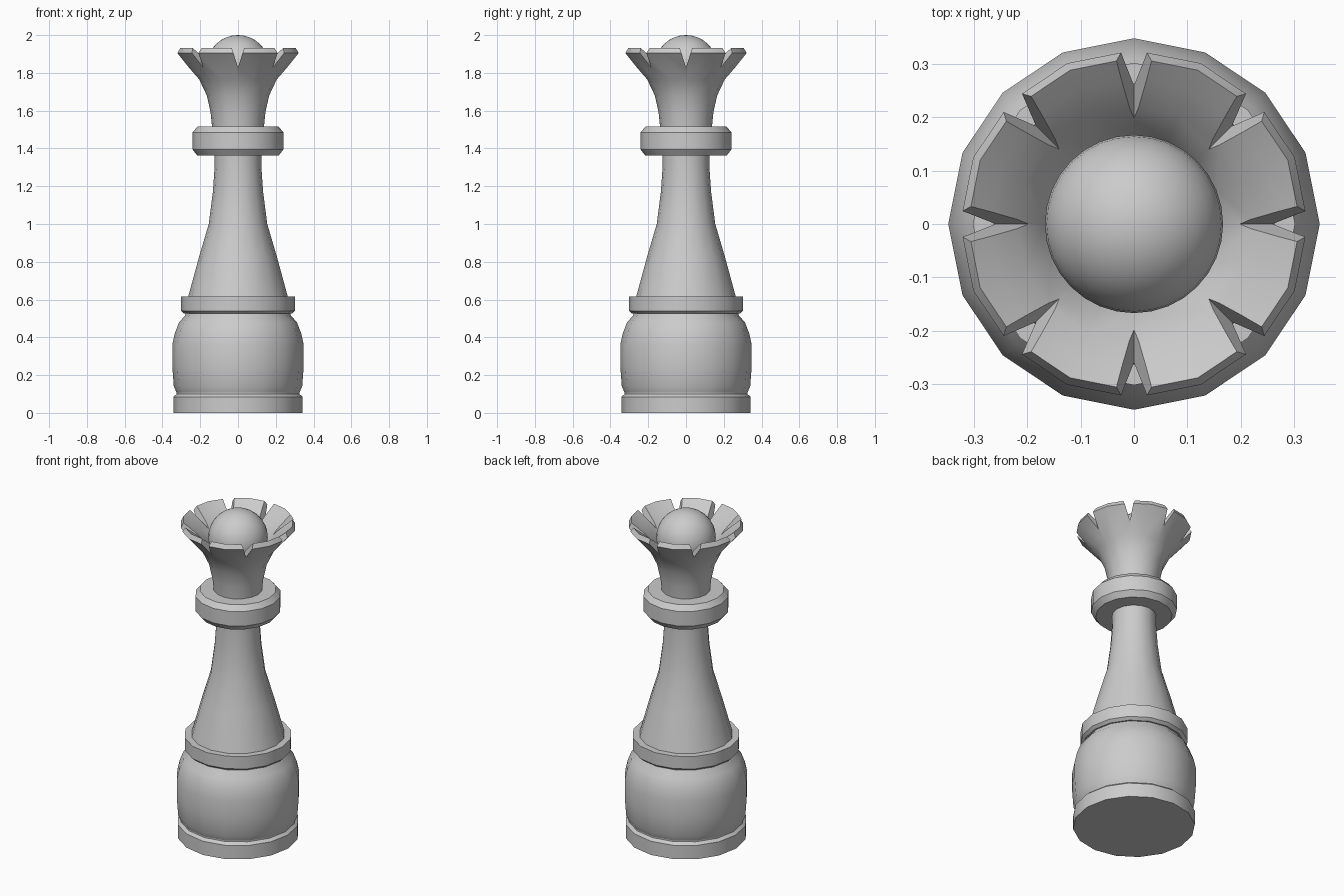
import bpy, bmesh, math

if "Cube" in bpy.data.objects:
    bpy.data.objects.remove(bpy.data.objects["Cube"])

SIDES = 16

def lathe(name, profile, angle=20):
    """Revolve (radius, z) points round z; points with radius 0 close the solid."""
    bm = bmesh.new()
    rings = []
    for r, z in profile:
        if r == 0:
            rings.append([bm.verts.new((0, 0, z))] * SIDES)
        else:
            rings.append([bm.verts.new((r * math.cos(2 * math.pi * i / SIDES),
                                        r * math.sin(2 * math.pi * i / SIDES), z))
                          for i in range(SIDES)])
    for a, b in zip(rings, rings[1:]):
        for i in range(SIDES):
            j = (i + 1) % SIDES
            bm.faces.new(list(dict.fromkeys((a[i], a[j], b[j], b[i]))))
    bmesh.ops.recalc_face_normals(bm, faces=bm.faces)
    return finish(name, bm, angle)

def finish(name, bm, angle):
    me = bpy.data.meshes.new(name)
    bm.to_mesh(me)
    bm.free()
    ob = bpy.data.objects.new(name, me)
    bpy.context.collection.objects.link(ob)
    if angle:
        bpy.ops.object.select_all(action='DESELECT')
        ob.select_set(True)
        bpy.context.view_layer.objects.active = ob
        bpy.ops.object.shade_smooth_by_angle(angle=math.radians(angle))
    return ob

# Base, barrel and shoulder ring
lathe("base_disc", [(0, 0), (0.342, 0), (0.342, 0.085), (0.325, 0.1), (0.325, 0.11), (0, 0.11)], 24)
lathe("barrel", [(0, 0.09), (0.322, 0.1), (0.34, 0.14), (0.348, 0.25), (0.348, 0.36),
                 (0.335, 0.42), (0.312, 0.48), (0.28, 0.515), (0.275, 0.53), (0, 0.53)], 24)
lathe("shoulder_ring", [(0, 0.52), (0.285, 0.525), (0.302, 0.54), (0.302, 0.617), (0, 0.617)], 24)

# Tapering stem and collar
lathe("stem", [(0, 0.61), (0.265, 0.61), (0.205, 0.83), (0.155, 1.0), (0.133, 1.17),
               (0.124, 1.30), (0.124, 1.37), (0, 1.37)], 24)
lathe("collar", [(0, 1.362), (0.215, 1.362), (0.241, 1.395), (0.241, 1.485),
                 (0.215, 1.515), (0, 1.515)], 24)

# Flared hollow crown
crown = lathe("crown", [(0, 1.51), (0.137, 1.51), (0.145, 1.59), (0.165, 1.68), (0.205, 1.765),
                        (0.326, 1.905), (0.312, 1.932), (0.272, 1.9), (0.22, 1.855),
                        (0.168, 1.79), (0.14, 1.72), (0, 1.72)], 24)

# V-shaped notches cut every 45 degrees round the rim
bm = bmesh.new()
for k in range(8):
    a = k * math.pi / 4
    ends = []
    for r in (0.13, 0.42):
        ends.append([bm.verts.new((r * math.cos(a) - w * math.sin(a),
                                   r * math.sin(a) + w * math.cos(a), z))
                     for w, z in ((0, 1.828), (0.048, 1.98), (-0.048, 1.98))])
    p, q = ends
    bm.faces.new(p)
    bm.faces.new(q[::-1])
    for i in range(3):
        j = (i + 1) % 3
        bm.faces.new((p[i], q[i], q[j], p[j]))
bmesh.ops.recalc_face_normals(bm, faces=bm.faces)
cutter = finish("notch_cutter", bm, 0)
cutter.hide_render = True
cutter.hide_viewport = True
cut = crown.modifiers.new("notches", 'BOOLEAN')
cut.operation = 'DIFFERENCE'
cut.solver = 'EXACT'
cut.use_self = True
cut.object = cutter
# cut before the shading modifier, if there is one
crown.modifiers.move(len(crown.modifiers) - 1, 0)

# Ball resting in the crown
bpy.ops.mesh.primitive_uv_sphere_add(segments=32, ring_count=16, radius=0.167, location=(0, 0, 1.833))
bpy.context.object.name = "top_ball"
bpy.ops.object.shade_smooth()
